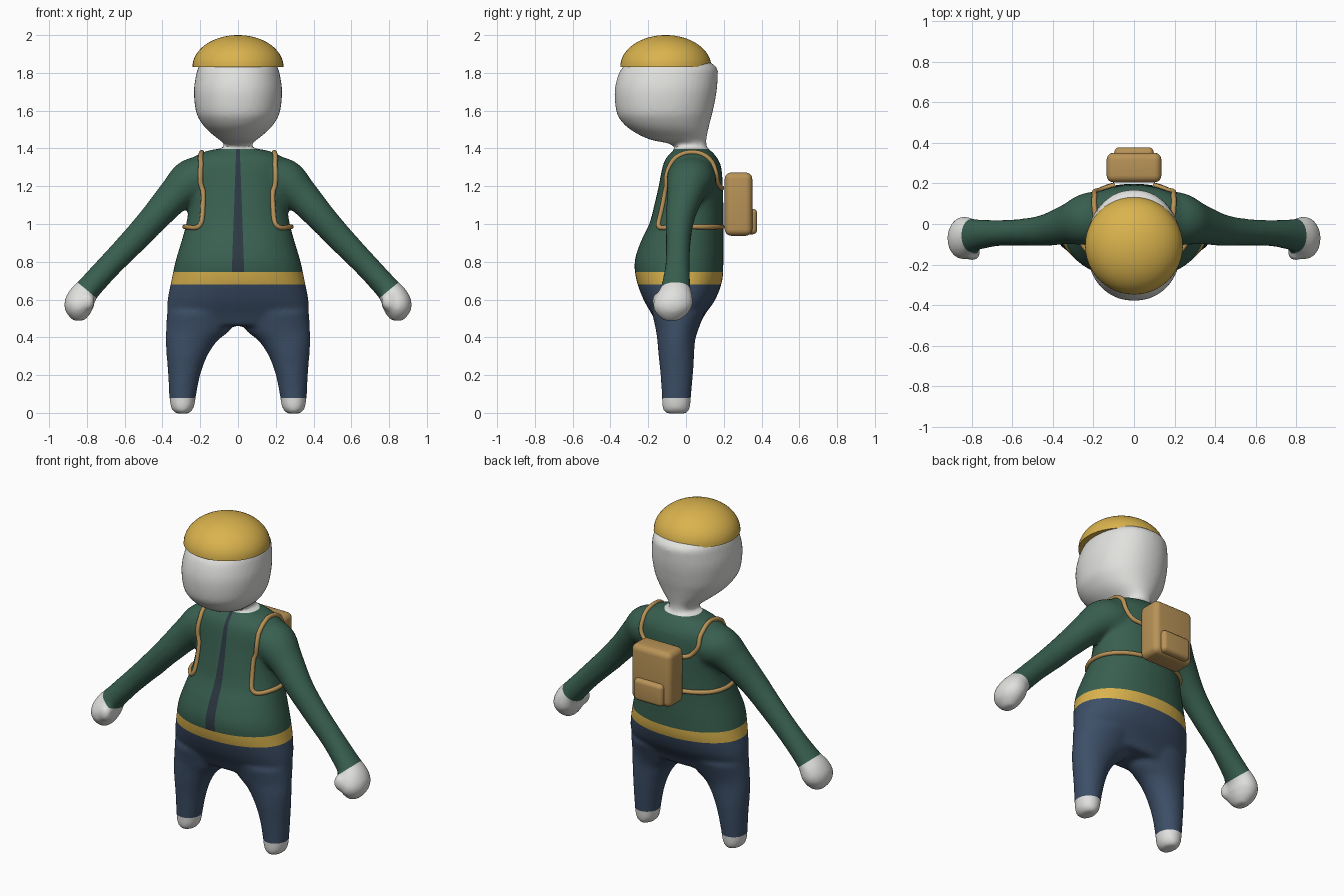
import bpy, bmesh, math
from mathutils import Vector, Matrix
from mathutils.bvhtree import BVHTree

if "Cube" in bpy.data.objects:
    bpy.data.objects.remove(bpy.data.objects["Cube"], do_unlink=True)


def material(name, rgb):
    m = bpy.data.materials.new(name)
    m.use_nodes = True
    m.diffuse_color = (*rgb, 1)
    bsdf = next(n for n in m.node_tree.nodes if n.type == "BSDF_PRINCIPLED")
    bsdf.inputs["Base Color"].default_value = (*rgb, 1)
    return m


WHITE = material("pale grey", (0.75, 0.75, 0.73))
GREEN = material("jacket green", (0.04, 0.115, 0.08))
NAVY = material("trouser navy", (0.046, 0.077, 0.135))
YELLOW = material("yellow", (0.70, 0.45, 0.075))
DARK = material("zip slate", (0.026, 0.04, 0.055))
TAN = material("pack tan", (0.48, 0.29, 0.095))


def spline(rows, steps=6):
    """Catmull-Rom interpolation through rows of numbers."""
    rows = [rows[0], *rows, rows[-1]]
    out = []
    for a, b, c, d in zip(rows, rows[1:], rows[2:], rows[3:]):
        for i in range(steps):
            t = i / steps
            out.append([q + 0.5 * t * (r - p + t * (2*p - 5*q + 4*r - s + t * (3*(q - r) + s - p)))
                        for p, q, r, s in zip(a, b, c, d)])
    return out + [list(rows[-1])]


def loft(bm, rings, power=1.0, n=40):
    """Closed tube through (centre, u axis, v axis) rings."""
    def pw(c):
        return math.copysign(abs(c) ** power, c)
    loops = []
    for c, u, v in rings:
        angles = [2 * math.pi * i / n for i in range(n)]
        loops.append([bm.verts.new(c + u * pw(math.cos(a)) + v * pw(math.sin(a))) for a in angles])
    faces = [bm.faces.new(loops[0]), bm.faces.new(loops[-1])]
    for p, q in zip(loops, loops[1:]):
        for i in range(n):
            j = (i + 1) % n
            faces.append(bm.faces.new((p[i], p[j], q[j], q[i])))
    bmesh.ops.recalc_face_normals(bm, faces=faces)


def stack(bm, rows, side=1, power=1.0):
    """Loft of level rings given as z, x min, x max, y min, y max."""
    loft(bm, [(Vector((side * (x0 + x1) / 2, (y0 + y1) / 2, z)),
               Vector(((x1 - x0) / 2, 0, 0)), Vector((0, (y1 - y0) / 2, 0)))
              for z, x0, x1, y0, y1 in spline(rows)], power)


def add_object(name, bm, *mats, smooth=True):
    me = bpy.data.meshes.new(name)
    bm.to_mesh(me)
    bm.free()
    ob = bpy.data.objects.new(name, me)
    bpy.context.collection.objects.link(ob)
    for m in mats:
        me.materials.append(m)
    if smooth:
        bpy.ops.object.select_all(action="DESELECT")
        ob.select_set(True)
        bpy.context.view_layer.objects.active = ob
        bpy.ops.object.shade_smooth_by_angle(angle=math.radians(40))
    return ob


# Torso and head: z, half width, y front, y back
TORSO = [(0.46, 0.37, -0.15, 0.07), (0.52, 0.375, -0.18, 0.10), (0.6, 0.373, -0.225, 0.155),
         (0.7, 0.353, -0.262, 0.192), (0.8, 0.332, -0.272, 0.198), (0.9, 0.302, -0.242, 0.198),
         (1.0, 0.275, -0.195, 0.198), (1.1, 0.26, -0.168, 0.198), (1.2, 0.265, -0.145, 0.195),
         (1.3, 0.27, -0.125, 0.187), (1.35, 0.24, -0.105, 0.165), (1.385, 0.17, -0.07, 0.135),
         (1.4, 0.09, -0.055, 0.11)]
HEAD = [(1.33, 0.08, -0.07, 0.11), (1.4, 0.07, -0.06, 0.11), (1.425, 0.075, -0.09, 0.108),
        (1.45, 0.105, -0.2, 0.108), (1.5, 0.165, -0.295, 0.118), (1.55, 0.203, -0.347, 0.13),
        (1.6, 0.224, -0.37, 0.143), (1.7, 0.234, -0.378, 0.162), (1.78, 0.224, -0.362, 0.168),
        (1.83, 0.21, -0.335, 0.163), (1.87, 0.18, -0.28, 0.1), (1.92, 0.1, -0.2, 0.0)]
# Legs: z, x inner, x outer, y front, y back
LEG = [(-0.004, 0.262, 0.325, -0.1, 0.0), (0.012, 0.243, 0.347, -0.12, 0.016),
       (0.04, 0.23, 0.358, -0.127, 0.024), (0.09, 0.222, 0.364, -0.128, 0.027),
       (0.2, 0.2, 0.37, -0.135, 0.037), (0.3, 0.163, 0.378, -0.145, 0.043),
       (0.38, 0.11, 0.383, -0.152, 0.048), (0.44, 0.04, 0.381, -0.16, 0.065),
       (0.53, 0.0, 0.376, -0.18, 0.1)]
# Arm and mitten: x, y, z, radius, radius along y
ARM = [(0.12, 0.03, 1.25, 0.11, 0.13), (0.24, 0.025, 1.225, 0.122, 0.128),
       (0.33, 0.0, 1.155, 0.094, 0.1), (0.44, -0.03, 1.035, 0.078, 0.078),
       (0.55, -0.04, 0.915, 0.071, 0.066), (0.68, -0.045, 0.78, 0.065, 0.065),
       (0.79, -0.055, 0.66, 0.066, 0.08), (0.825, -0.063, 0.615, 0.074, 0.098),
       (0.842, -0.07, 0.57, 0.079, 0.105), (0.842, -0.075, 0.525, 0.062, 0.083),
       (0.84, -0.078, 0.488, 0.03, 0.04)]


def arm(bm, side):
    rows = spline(ARM)
    pts = [Vector((side * r[0], r[1], r[2])) for r in rows]
    rings = []
    for i, r in enumerate(rows):
        t = pts[min(i + 1, len(pts) - 1)] - pts[max(i - 1, 0)]
        u = t.cross(Vector((0, 1, 0))).normalized()
        rings.append((pts[i], u * r[3], Vector((0, r[4], 0))))
    loft(bm, rings)
    thumb = Matrix.Translation((side * 0.795, -0.14, 0.59)) @ Matrix.Diagonal((0.9, 1, 1.2, 1))
    bmesh.ops.create_icosphere(bm, subdivisions=3, radius=0.042, matrix=thumb)


# Whole figure fused into one smooth skin
bm = bmesh.new()
stack(bm, [(z, -w, w, f, b) for z, w, f, b in TORSO], power=0.93)
stack(bm, [(z, -w, w, f, b) for z, w, f, b in HEAD], power=0.93)
for side in (-1, 1):
    stack(bm, LEG, side)
    arm(bm, side)
body = add_object("body", bm, smooth=False)
fuse = body.modifiers.new("fuse", "REMESH")
fuse.mode = "VOXEL"
fuse.voxel_size = 0.013
relax = body.modifiers.new("relax", "SMOOTH")
relax.factor = 0.5
relax.iterations = 8
skin = bpy.data.meshes.new_from_object(body.evaluated_get(bpy.context.evaluated_depsgraph_get()))
bpy.data.objects.remove(body, do_unlink=True)
bm = bmesh.new()
bm.from_mesh(skin)
bpy.data.meshes.remove(skin)


# Cut clean colour borders into the skin
def cut(point, normal, keep):
    faces = [f for f in bm.faces if keep(f.calc_center_median())]
    geom = set(faces)
    for f in faces:
        geom.update(f.verts, f.edges)
    bmesh.ops.bisect_plane(bm, geom=list(geom), plane_co=point, plane_no=normal, dist=1e-5)


ANKLE, BELT_LOW, BELT_TOP, COLLAR = 0.08, 0.68, 0.745, 1.397
CUFF, CUFF_DIR = Vector((0.80, 0, 0.65)), Vector((0.64, 0, -0.77))
for z in (ANKLE, BELT_LOW, BELT_TOP, COLLAR):
    cut((0, 0, z), (0, 0, 1), lambda c: abs(c.x) < 0.5)


def in_front(c):
    return c.y < -0.03 and abs(c.x) < 0.08 and BELT_TOP < c.z < COLLAR


def zip_width(z):
    return 0.013 + 0.018 * min(1, max(0, (1.3 - z) / 0.5))


for side in (-1, 1):
    cut((side * CUFF.x, 0, CUFF.z), (side * CUFF_DIR.x, 0, CUFF_DIR.z),
        lambda c: c.x * side > 0.6)
    cut((side * 0.031, 0, 0.8), (side, 0, 0.036), in_front)

for f in bm.faces:
    c = f.calc_center_median()
    out = Vector((abs(c.x), 0, c.z))
    if abs(c.x) > 0.5:
        f.material_index = 0 if (out - CUFF).dot(CUFF_DIR) > 0 else 1
    elif c.z < ANKLE or c.z > COLLAR:
        f.material_index = 0
    elif c.z < BELT_LOW:
        f.material_index = 2
    elif c.z < BELT_TOP:
        f.material_index = 3
    else:
        f.material_index = 4 if in_front(c) and abs(c.x) < 0.031 - 0.036 * (c.z - 0.8) else 1
surface = BVHTree.FromBMesh(bm)
add_object("body", bm, WHITE, GREEN, NAVY, YELLOW, DARK)

# Cap: upper half of a flattened ball
bm = bmesh.new()
bmesh.ops.create_uvsphere(bm, u_segments=48, v_segments=32, radius=1)
bmesh.ops.bisect_plane(bm, geom=bm.verts[:] + bm.edges[:] + bm.faces[:], dist=1e-4,
                       plane_co=(0, 0, 0), plane_no=(0, 0, -1), clear_outer=True)
bmesh.ops.holes_fill(bm, edges=[e for e in bm.edges if e.is_boundary])
bmesh.ops.transform(bm, verts=bm.verts, matrix=Matrix.Translation((0, -0.107, 1.832))
                    @ Matrix.Diagonal((0.241, 0.241, 0.168, 1)))
add_object("cap", bm, YELLOW)


# Backpack and its pocket
def rounded_box(name, centre, size, radius):
    bm = bmesh.new()
    bmesh.ops.create_cube(bm, size=1, matrix=Matrix.Translation(centre) @ Matrix.Diagonal((*size, 1)))
    bmesh.ops.bevel(bm, geom=bm.edges[:], offset=radius, segments=5, profile=0.5, affect="EDGES")
    add_object(name, bm, TAN)


rounded_box("backpack", (0, 0.278, 1.105), (0.27, 0.146, 0.335), 0.035)
rounded_box("backpack_pocket", (0, 0.345, 1.013), (0.195, 0.064, 0.135), 0.025)

# Straps laid on the skin
STRAP = [(0.1, 0.21, 1.19), (0.16, 0.19, 1.21), (0.195, 0.17, 1.27), (0.2, 0.14, 1.34),
         (0.2, 0.03, 1.4), (0.2, -0.09, 1.32), (0.2, -0.13, 1.2), (0.2, -0.15, 1.08),
         (0.207, -0.16, 1.01), (0.235, -0.14, 0.985), (0.275, -0.06, 0.985),
         (0.275, 0.05, 0.985), (0.23, 0.14, 0.985), (0.1, 0.21, 0.985)]
for side, label in ((1, "left"), (-1, "right")):
    cu = bpy.data.curves.new(label + "_strap", "CURVE")
    cu.dimensions = "3D"
    cu.bevel_depth = 0.013
    cu.bevel_resolution = 3
    cu.use_fill_caps = True
    path = [surface.find_nearest(Vector((side * x, y, z))) for x, y, z in spline(STRAP)]
    line = cu.splines.new("POLY")
    line.points.add(len(path) - 1)
    for p, (co, normal, *_) in zip(line.points, path):
        p.co = (*(co + normal * 0.004), 1)
    cu.materials.append(TAN)
    bpy.context.collection.objects.link(bpy.data.objects.new(label + "_strap", cu))
